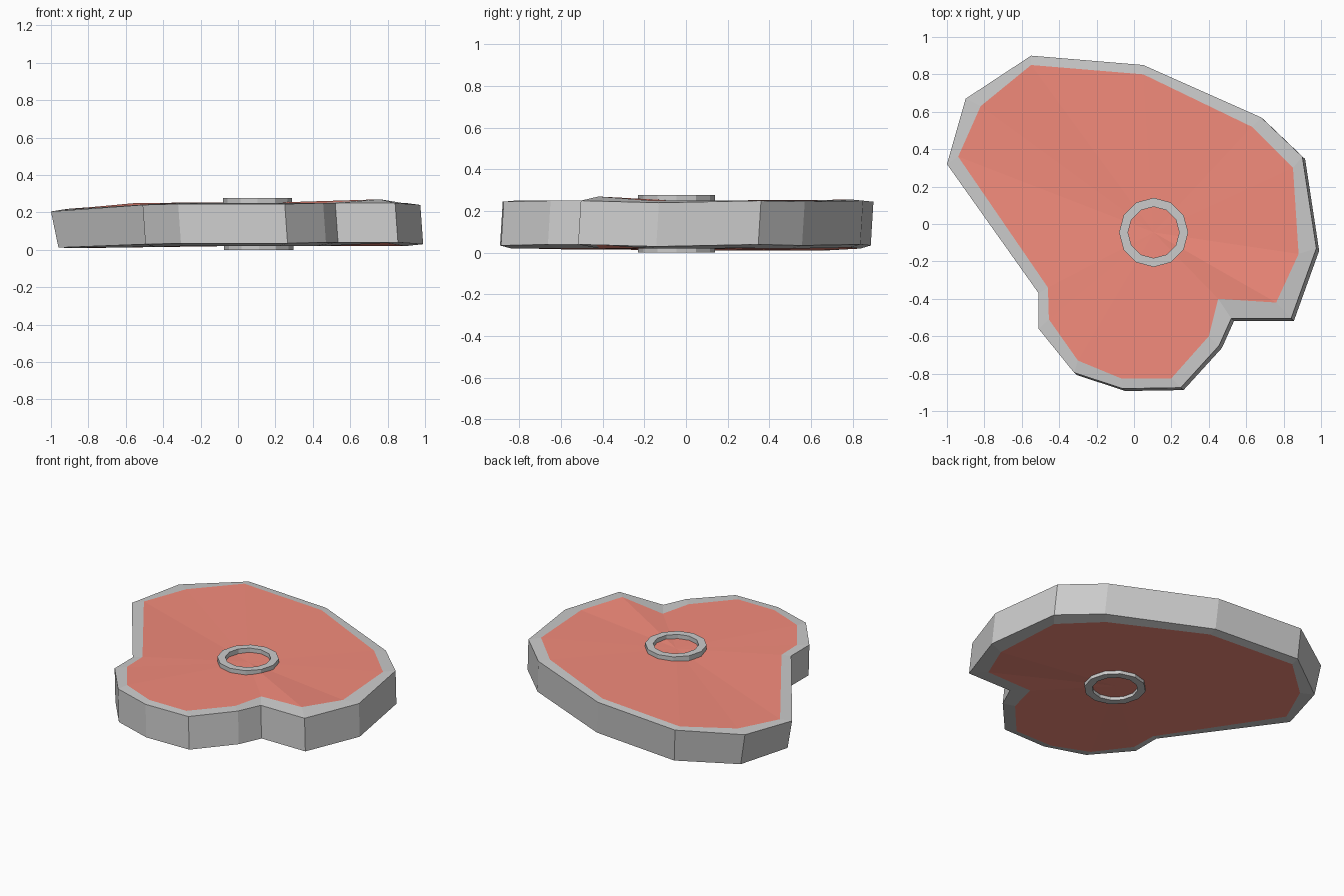
import bpy, bmesh, math

if "Cube" in bpy.data.objects:
    bpy.data.objects.remove(bpy.data.objects["Cube"])

# Steak outline, anticlockwise from the rear left: outer fat edge and inner meat edge (x, y, z)
OUTER = [(-.55, .90, .245), (-.90, .67, .22), (-1.0, .32, .205), (-.51, -.37, .24), (-.51, -.56, .24),
         (-.32, -.795, .245), (-.06, -.88, .245), (.25, -.875, .245), (.455, -.65, .25), (.52, -.505, .25),
         (.84, -.505, .25), (.975, -.13, .24), (.90, .36, .25), (.68, .57, .245), (.05, .85, .25)]
INNER = [(-.55, .85, .25), (-.82, .63, .225), (-.94, .36, .215), (-.46, -.34, .245), (-.455, -.51, .245),
         (-.30, -.73, .25), (-.07, -.825, .25), (.20, -.825, .25), (.40, -.60, .25), (.45, -.40, .25),
         (.76, -.42, .27), (.88, -.16, .25), (.85, .30, .252), (.63, .52, .25), (.05, .80, .255)]
HUB = (.105, -.045)
N = len(OUTER)


def underside(points, drop):
    """Copy a loop to the bottom; the slab leans slightly to +x and -y."""
    return [(x + (.04 if x < -.8 else .015), y - .013, z - drop) for x, y, z in points]


def make_object(name, verts, faces, color=None):
    mesh = bpy.data.meshes.new(name)
    mesh.from_pydata(verts, [], faces)
    mesh.update()
    ob = bpy.data.objects.new(name, mesh)
    bpy.context.collection.objects.link(ob)
    if color:
        mat = bpy.data.materials.new(name + "_red")
        mat.diffuse_color = color
        mat.use_nodes = True
        mat.node_tree.nodes["Principled BSDF"].inputs["Base Color"].default_value = mat.diffuse_color
        mesh.materials.append(mat)
    return ob


def bands(loops, closed=False):
    """Quads joining consecutive loops of points."""
    n = len(loops[0])
    verts = [p for loop in loops for p in loop]
    faces = []
    count = len(loops)
    for k in range(count if closed else count - 1):
        a, b = k * n, ((k + 1) % count) * n
        for i in range(n):
            j = (i + 1) % n
            faces.append((a + i, a + j, b + j, b + i))
    return verts, faces


low_outer = underside(OUTER, .21)
low_outer[2] = (-.96, .31, .012)
low_inner = underside(INNER, .23)
low_inner = [(x, y, max(z, .01)) for x, y, z in low_inner]

# Fat rim: lower border, side wall, upper border
make_object("fat_rim", *bands([low_inner, low_outer, OUTER, INNER]))

# Red meat: upper and lower faces fanned around the bone
verts = INNER + [(*HUB, .25)] + low_inner + [(*HUB, .022)]
faces = []
for i in range(N):
    j = (i + 1) % N
    faces.append((N, i, j))
    faces.append((2 * N + 1, N + 1 + j, N + 1 + i))
make_object("meat", verts, faces, (.9, .26, .2, 1))


# Bone: a raised twelve-sided ring on each face
def circle(r, z, dx=0):
    return [(HUB[0] + dx + r * math.cos(math.tau * i / 12),
             HUB[1] + r * math.sin(math.tau * i / 12), z) for i in range(12)]


for name, z0, z1, dx in (("bone_top", .243, .278, 0), ("bone_bottom", 0, .035, .006)):
    rings = [circle(.185, z0, dx), circle(.185, z1, dx), circle(.137, z1, dx), circle(.137, z0, dx)]
    make_object(name, *bands(rings, closed=True))
